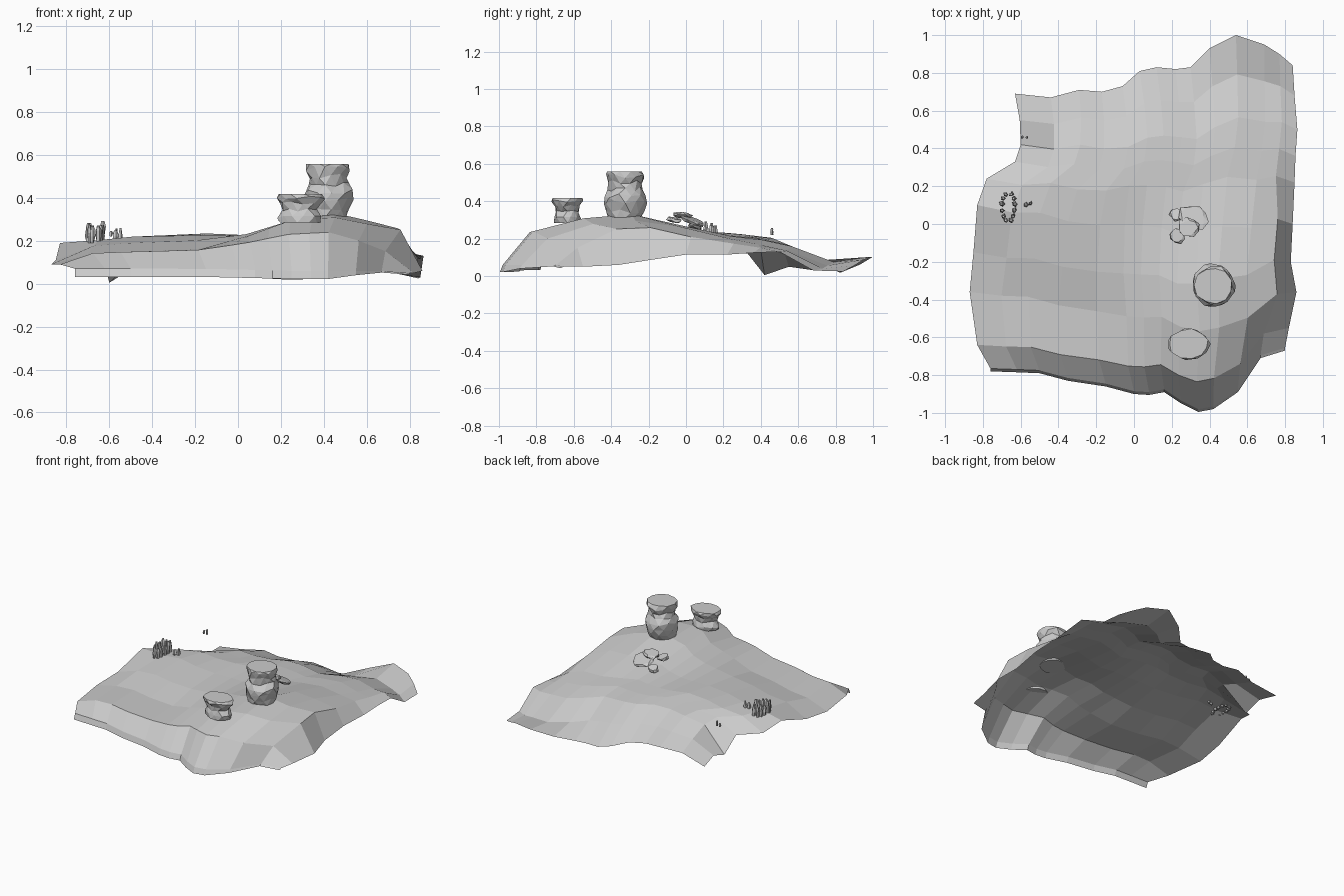
import bpy, bmesh, random
from math import sin, cos, pi
from mathutils import Vector

if "Cube" in bpy.data.objects:
    bpy.data.objects.remove(bpy.data.objects["Cube"])

random.seed(4)


def finish(bm, name):
    bmesh.ops.recalc_face_normals(bm, faces=bm.faces)
    me = bpy.data.meshes.new(name)
    bm.to_mesh(me)
    bm.free()
    ob = bpy.data.objects.new(name, me)
    bpy.context.collection.objects.link(ob)
    return ob


# Terrain outline, four sides
FRONT = [(-.76, -.78), (-.62, -.785), (-.5, -.79), (-.35, -.83), (-.15, -.86), (0, -.9), (.08, -.905),
         (.16, -.89), (.25, -.95), (.34, -.995), (.42, -.98), (.55, -.89), (.67, -.71), (.80, -.67)]
BACK = [(-.63, .69), (-.44, .67), (-.29, .71), (-.17, .70), (-.06, .73), (.03, .81), (.12, .83),
        (.22, .82), (.30, .83), (.4, .93), (.54, 1.0), (.69, .95), (.77, .9), (.84, .84)]
LEFT = [(-.76, -.78), (-.83, -.64), (-.87, -.36), (-.85, -.15), (-.83, .10), (-.78, .24), (-.63, .33),
        (-.6, .42), (-.605, .55), (-.63, .69)]
RIGHT = [(.80, -.67), (.82, -.55), (.86, -.36), (.83, -.2), (.84, 0), (.85, .22), (.855, .36),
         (.865, .5), (.85, .68), (.84, .84)]
V = [0, .08, .2, .38, .52, .65, .71, .77, .89, 1]

# Heights in hundredths: rows run front to back, columns follow COLS
COLS = [-.85, -.75, -.5, -.2, .05, .25, .45, .65, .77, .86]
HEIGHTS = [
    [7, 7, 7, 7, 6.5, 6, 6, 6, 6, 5],
    [9, 14, 15, 15.5, 19, 23, 24, 18.5, 13, 5],
    [9, 13, 15, 15.5, 22, 29.5, 31, 27, 25, 6],
    [11, 17, 19, 20, 23, 29, 33.5, 29, 26, 8.5],
    [19, 19.5, 22, 22.5, 22.5, 25, 27, 26, 22, 11.5],
    [14, 19, 22, 23.5, 22.5, 22, 21.5, 20, 17, 11.5],
    [12, 18, 21, 22.5, 21.5, 21, 20, 17, 15, 12.5],
    [0.5, 14, 20, 21, 20, 18.5, 16.5, 14, 13.5, 13],
    [5, 9, 14, 14, 12, 9, 8, 6, 4, 3],
    [3, 5, 9, 7, 2, 2, 10.5, 10, 6, 2.5]]


def height(row, x):
    for k in range(len(COLS) - 1):
        if x <= COLS[k + 1] or k == len(COLS) - 2:
            t = (x - COLS[k]) / (COLS[k + 1] - COLS[k])
            return (HEIGHTS[row][k] * (1 - t) + HEIGHTS[row][k + 1] * t) / 100


# Terrain sheet: outline blended inwards, small lip along the front
bm = bmesh.new()
n = len(FRONT)
grid = []
c00, c10, c01, c11 = [Vector(p) for p in (FRONT[0], FRONT[-1], BACK[0], BACK[-1])]
for j, v in enumerate(V):
    le, ri = Vector(LEFT[j]), Vector(RIGHT[j])
    row = []
    for i in range(n):
        f, b = Vector(FRONT[i]), Vector(BACK[i])
        u = ((f.x + .76) / 1.56) * (1 - v) + ((b.x + .63) / 1.47) * v
        p = (f.lerp(b, v) + le.lerp(ri, u)
             - c00.lerp(c10, u).lerp(c01.lerp(c11, u), v))
        if i == n - 2 and 2 <= j <= 4:  # right-hand crest sits closer to the edge
            p.x += .03
        t = (p.x - le.x) / (ri.x - le.x)
        row.append(bm.verts.new((p.x, p.y, height(j, -.85 + 1.71 * t))))
    grid.append(row)
lip = [bm.verts.new((w.co.x, w.co.y, w.co.z - (.038 if i < 11 else .02 if i == 11 else .008)))
       for i, w in enumerate(grid[0])]
for w in grid[0]:
    w.co.y += .015
grid.insert(0, lip)
for a, b in zip(grid, grid[1:]):
    for i in range(n - 1):
        bm.faces.new((a[i], a[i + 1], b[i + 1], b[i]))
finish(bm, "terrain")


# Rocks and stems: jittered stacks of rings
def stack(name, centre, rings, sides=11, squash=1.0, jitter=.1, rough=0.0):
    bm = bmesh.new()
    prev = None
    for level, (z, r) in enumerate(rings):
        ring = []
        inner = 0 < level < len(rings) - 1
        for k in range(sides):
            a = 2 * pi * (k + .5 * (level % 2) * (rough > 0)) / sides
            q = r * (1 + random.uniform(-jitter, jitter))
            dz = random.uniform(-rough, rough) if inner else 0
            ring.append(bm.verts.new((centre[0] + q * cos(a), centre[1] + q * squash * sin(a), z + dz)))
        if prev:
            for k in range(sides):
                m = (k + 1) % sides
                bm.faces.new((prev[k], prev[m], ring[m], ring[k]))
        else:
            bm.faces.new(ring[::-1])
        prev = ring
    bm.faces.new(prev)
    if rough:
        bmesh.ops.triangulate(bm, faces=[f for f in bm.faces if len(f.verts) == 4])
    return finish(bm, name)


stack("tall_rock_pillar", (.42, -.325),
      [(.31, .088), (.345, .1), (.39, .112), (.43, .115), (.465, .09), (.5, .09), (.535, .102), (.558, .096)],
      jitter=.08, rough=.012)
stack("short_rock_pillar", (.29, -.635),
      [(.285, .09), (.31, .1), (.345, .082), (.375, .093), (.4, .11), (.418, .104)],
      squash=.74, jitter=.08, rough=.008)

# Flat stones: thin tilted slabs
SLABS = [(.315, .035, .295, .075, -.35), (.29, -.02, .325, .055, -.1),
         (.225, -.065, .30, .04, -.2), (.225, .05, .265, .035, -.3)]
for k, (x, y, z, r, tilt) in enumerate(SLABS):
    slab = stack(f"flat_stone_{k + 1}", (0, 0), [(-.01, r * .8), (0, r), (.01, r * .8)],
                 sides=9, jitter=.2, rough=.008)
    slab.location = (x, y, z)
    slab.rotation_euler = (tilt, .15 * (-1) ** k, 0)


# Coral-like plants: ragged stems
def stem(name, x, y, z0, z1, r):
    h = z1 - z0
    stack(name, (x, y), [(z0, r * .7), (z0 + .4 * h, r), (z0 + .75 * h, r * .9), (z1, r * .5)],
          sides=5, jitter=.4)


for k in range(12):
    a = (-1.15 + .46 * (k % 6)) + (pi if k >= 6 else 0)
    stem(f"plant_stem_{k + 1}", -.665 + .035 * cos(a), .088 + .075 * sin(a), .19, random.uniform(.265, .295), .013)
for k, dx in enumerate((-.012, .012)):
    stem(f"sprout_stem_{k + 1}", -.56 + dx, .105 + dx / 3, .2, .25 + .01 * k, .011)
    stem(f"floating_sprig_{k + 1}", -.58 + dx, .46, .22, .245 + .012 * k, .008)
